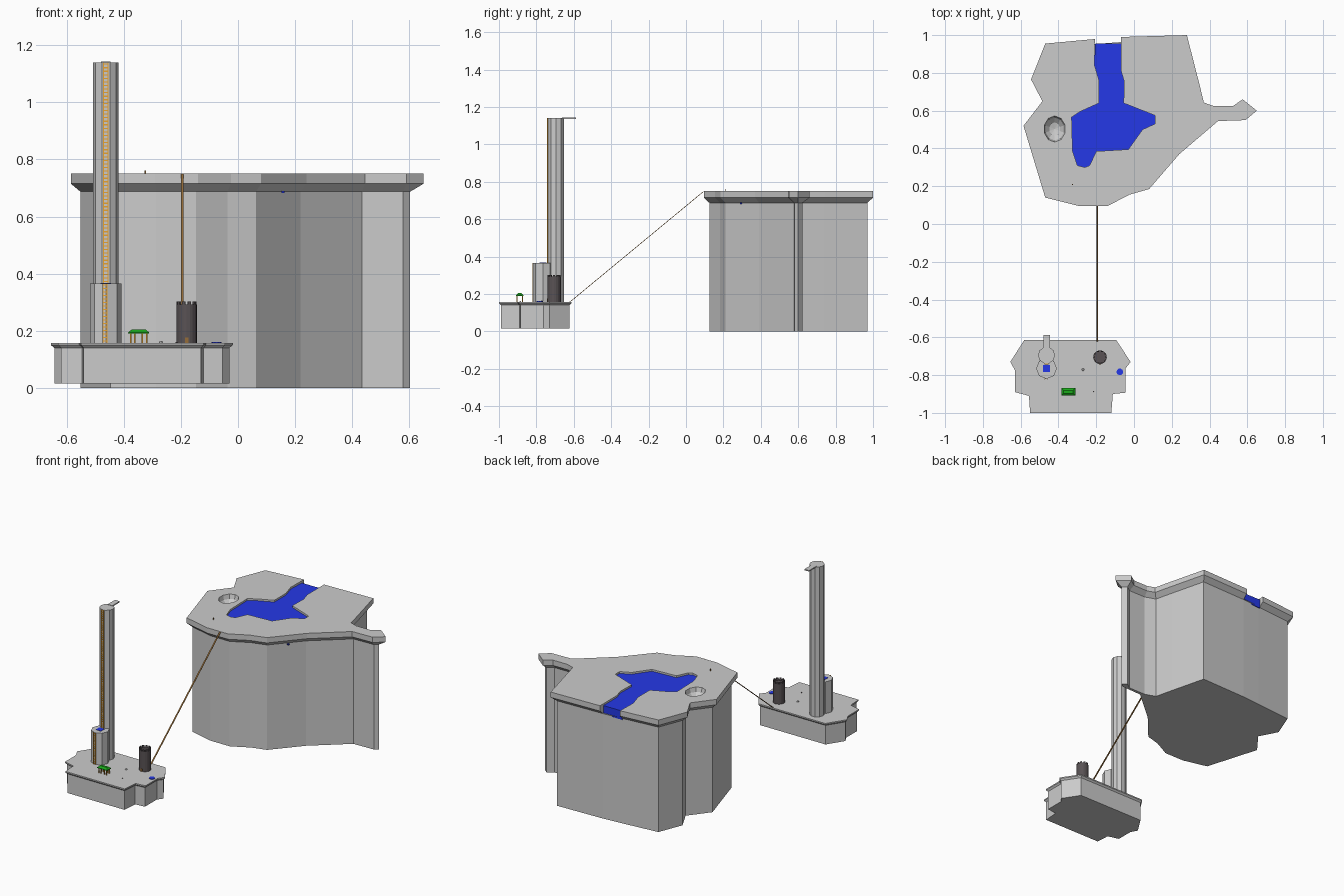
import bpy, bmesh, math
from mathutils import Vector, Matrix

cube = bpy.data.objects.get("Cube")
if cube:
    bpy.data.objects.remove(cube, do_unlink=True)


def material(name, *rgb):
    m = bpy.data.materials.new(name)
    m.use_nodes = True
    m.diffuse_color = (*rgb, 1)
    m.node_tree.nodes["Principled BSDF"].inputs["Base Color"].default_value = (*rgb, 1)
    return m


STONE = material("grey stone", .6, .6, .6)
WATER = material("blue water", .018, .04, .8)
DARK = material("dark stone", .1, .085, .09)
LADDER = material("orange wood", .8, .36, .03)
ROPE = material("brown wood", .3, .15, .04)
GREEN = material("green roof", .01, .4, .01)


def finish(bm, name, mat):
    bmesh.ops.recalc_face_normals(bm, faces=bm.faces)
    mesh = bpy.data.meshes.new(name)
    bm.to_mesh(mesh)
    bm.free()
    mesh.materials.append(mat)
    ob = bpy.data.objects.new(name, mesh)
    bpy.context.collection.objects.link(ob)
    return ob


def inset(points, dist):
    """Move a clockwise outline inwards by a mitred distance."""
    pts = [Vector(p) for p in points]
    result = []
    for i, p in enumerate(pts):
        a = (p - pts[i - 1]).normalized()
        b = (pts[(i + 1) % len(pts)] - p).normalized()
        na, nb = Vector((a.y, -a.x)), Vector((b.y, -b.x))
        result.append(p + (na + nb) * dist / (1 + na.dot(nb)))
    return result


def loft(name, mat, points, levels):
    """Stack an outline at (height, inset) levels and cap both ends."""
    bm = bmesh.new()
    rings = [[bm.verts.new((p[0], p[1], z)) for p in inset(points, d)] for z, d in levels]
    n = len(points)
    for low, high in zip(rings, rings[1:]):
        for i in range(n):
            j = (i + 1) % n
            bm.faces.new((low[i], low[j], high[j], high[i]))
    bm.faces.new(rings[0])
    bm.faces.new(rings[-1])
    return finish(bm, name, mat)


def circle(x, y, r, n, phase=0):
    angles = [phase - math.tau * i / n for i in range(n)]
    return [(x + r * math.cos(a), y + r * math.sin(a)) for a in angles]


def boxes(name, mat, parts):
    """One object from a list of (centre, size) boxes."""
    bm = bmesh.new()
    for centre, size in parts:
        bmesh.ops.create_cube(bm, size=1, matrix=Matrix.Translation(centre) @ Matrix.Diagonal((*size, 1)))
    return finish(bm, name, mat)


def cut(target, cutter):
    cutter.hide_render = True
    cutter.hide_viewport = True
    mod = target.modifiers.new("cut", "BOOLEAN")
    mod.object = cutter
    mod.operation = "DIFFERENCE"
    mod.solver = "EXACT"


# Large plateau with an overhanging bevelled rim
plateau = loft("plateau", STONE, [
    (-.47, .955), (-.2, .98), (-.07, .99), (.28, 1), (.345, .745), (.37, .643), (.42, .625),
    (.525, .625), (.575, .66), (.65, .6), (.59, .55), (.445, .545), (.24, .37), (.08, .185),
    (-.025, .155), (-.14, .095), (-.29, .095), (-.47, .14), (-.585, .52), (-.485, .65),
    (-.545, .765)], [(0, .03), (.687, .03), (.715, 0), (.75, 0)])

# Lake and river, sunk in a channel that is open at the back
shore = [(-.07, .815), (-.052, .755), (-.055, .64), (.11, .575), (.11, .53), (.045, .5),
         (-.03, .395), (-.2, .385), (-.235, .31), (-.26, .3), (-.3, .31), (-.325, .385),
         (-.33, .565), (-.285, .595), (-.185, .64), (-.185, .76), (-.21, .845)]
channel = loft("channel_cutter", STONE, [(-.205, 1.1), (-.07, 1.1)] + shore, [(.69, 0), (.8, 0)])
cut(plateau, channel)
loft("lake_and_river", WATER, [(-.205, .955), (-.07, .955)] + shore, [(.68, 0), (.738, 0)])

# Faceted pit beside the lake
bm = bmesh.new()
bmesh.ops.create_uvsphere(bm, u_segments=10, v_segments=6, radius=1, matrix=Matrix.Translation(
    (-.42, .503, .752)) @ Matrix.Diagonal((.058, .07, .06, 1)))
cut(plateau, finish(bm, "pit_cutter", STONE))

# Little marker post and spring on the plateau
boxes("marker_post", ROPE, [((-.325, .21, .755), (.005, .005, .014))])
boxes("cliff_spring", WATER, [((.158, .294, .686), (.01, .01, .008))])

# Small island
loft("small_island", STONE, [
    (-.58, -.613), (-.095, -.613), (-.018, -.73), (-.045, -.765), (-.045, -.893), (-.112, -.9),
    (-.12, -1), (-.55, -1), (-.556, -.91), (-.63, -.89), (-.63, -.775), (-.655, -.73)],
    [(.015, .01), (.14, .01), (.15, 0), (.158, 0)])

# Tall tower with a diving board, and the lower tower with a pool
TX = -.463
loft("tall_tower", STONE, circle(TX, -.695, .045, 10), [(.155, 0), (1.14, 0)])
boxes("diving_board", STONE, [((TX, -.625, 1.139), (.034, .075, .007))])
loft("low_tower", STONE, circle(TX, -.765, .055, 8), [(.155, 0), (.366, 0)])
boxes("tower_pool", WATER, [((TX, -.765, .366), (.037, .037, .004))])


def ladder(name, x, y, bottom, top, width):
    height = top - bottom
    rails = [((x + s * width / 2, y, bottom + height / 2), (.003, .004, height)) for s in (-1, 1)]
    count = round(height / .0125)
    rungs = [((x, y, bottom + (i + .5) * height / count), (width, .003, .004)) for i in range(count)]
    boxes(name, LADDER, rails + rungs)


ladder("tall_ladder", TX, -.741, .366, 1.14, .016)
ladder("low_ladder", TX - .003, -.82, .158, .366, .014)

# Round dark keep with battlements and a doorway
KX, KY, KR = -.18, -.705, .036
loft("keep", DARK, circle(KX, KY, KR, 20), [(.155, 0), (.292, 0), (.292, .006), (.285, .006)])
bm = bmesh.new()
for i in range(10):
    turn = Matrix.Translation((KX, KY, .296)) @ Matrix.Rotation(math.tau * i / 10, 4, "Z")
    bmesh.ops.create_cube(bm, size=1, matrix=turn @ Matrix.Translation((KR - .004, 0, 0))
                          @ Matrix.Diagonal((.006, .011, .012, 1)))
finish(bm, "battlements", DARK)
boxes("keep_door", ROPE, [((KX, KY - KR, .167), (.012, .004, .018))])

# Sloping rope bridge from the island to the plateau
start, end = Vector((-.195, -.622, .156)), Vector((-.195, .094, .748))
way = end - start
bm = bmesh.new()
bmesh.ops.create_cube(bm, size=1, matrix=Matrix.Translation((start + end) / 2) @ Matrix.Rotation(
    math.atan2(way.z, way.y), 4, "X") @ Matrix.Diagonal((.009, way.length, .003, 1)))
finish(bm, "rope_bridge", ROPE)

# Market shelter
SX, SY = -.348, -.889
loft("shelter_roof", GREEN, [(SX - .037, SY + .02), (SX + .037, SY + .02), (SX + .037, SY - .02),
                             (SX - .037, SY - .02)], [(.19, 0), (.194, 0), (.204, .012)])
boxes("shelter_posts", LADDER, [((SX + x, SY + y, .175), (.005, .005, .036))
                                for x in (-.028, -.013, .013, .028) for y in (-.014, .014)])

# Pond and stones on the island
loft("pond", WATER, circle(-.075, -.783, .018, 10), [(.156, 0), (.161, 0)])
loft("round_stone", STONE, circle(-.27, -.771, .008, 8), [(.156, 0), (.164, .003)])
loft("small_stone", DARK, circle(-.215, -.886, .004, 6), [(.156, 0), (.161, .001)])
